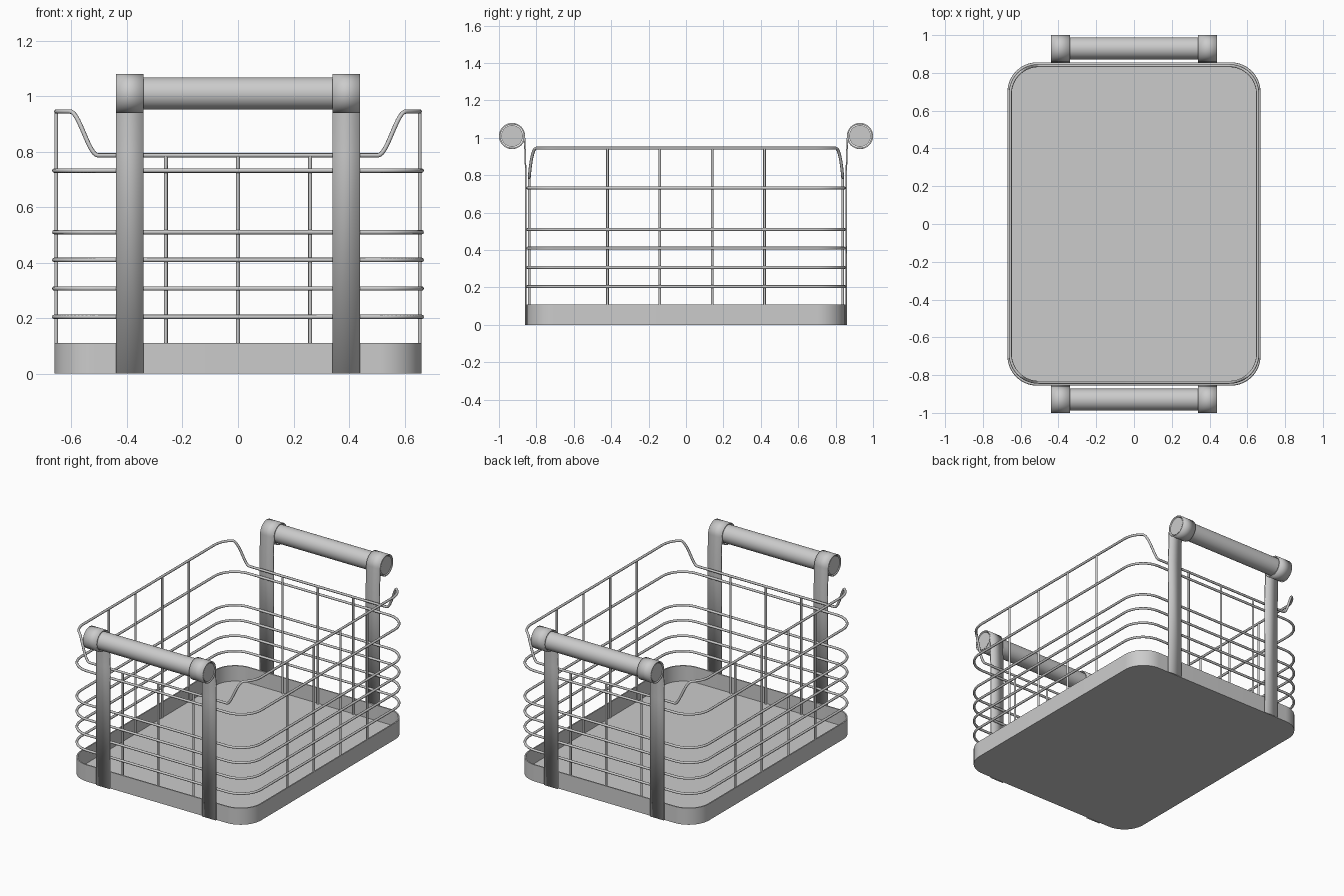
import bpy, bmesh
from math import sin, cos, pi

if "Cube" in bpy.data.objects:
    bpy.data.objects.remove(bpy.data.objects["Cube"])


def rounded_rect(hx, hy, r, seg=16):
    pts = []
    for i, (sx, sy) in enumerate([(1, 1), (-1, 1), (-1, -1), (1, -1)]):
        for k in range(seg + 1):
            a = i * pi / 2 + k / seg * pi / 2
            pts.append((sx * (hx - r) + r * cos(a), sy * (hy - r) + r * sin(a)))
    return pts


def smooth(ob, angle=0.6):
    bpy.ops.object.select_all(action='DESELECT')
    ob.select_set(True)
    bpy.context.view_layer.objects.active = ob
    bpy.ops.object.shade_smooth_by_angle(angle=angle)


def mesh_object(name, bm):
    bmesh.ops.recalc_face_normals(bm, faces=bm.faces)
    me = bpy.data.meshes.new(name)
    bm.to_mesh(me)
    bm.free()
    ob = bpy.data.objects.new(name, me)
    bpy.context.collection.objects.link(ob)
    return ob


def wire(name, pts, closed=False, radius=0.008):
    cu = bpy.data.curves.new(name, 'CURVE')
    cu.dimensions = '3D'
    cu.bevel_depth = radius
    cu.bevel_resolution = 2
    cu.use_fill_caps = True
    sp = cu.splines.new('POLY')
    sp.points.add(len(pts) - 1)
    for p, co in zip(sp.points, pts):
        p.co = (*co, 1)
    sp.use_cyclic_u = closed
    ob = bpy.data.objects.new(name, cu)
    bpy.context.collection.objects.link(ob)
    bpy.ops.object.select_all(action='DESELECT')
    ob.select_set(True)
    bpy.context.view_layer.objects.active = ob
    bpy.ops.object.convert(target='MESH')
    smooth(bpy.context.object, 1.0)


# Shallow tray: outer wall, lip, inner wall, floor
T = 0.008
bm = bmesh.new()
loops = []
for inset, z in [(0, 0), (0, 0.11), (T, 0.11), (T, T)]:
    pts = rounded_rect(0.662 - inset, 0.852 - inset, 0.15 - inset)
    loops.append([bm.verts.new((x, y, z)) for x, y in pts])
n = len(loops[0])
for a, b in zip(loops, loops[1:]):
    for i in range(n):
        j = (i + 1) % n
        bm.faces.new((a[i], a[j], b[j], b[i]))
bm.faces.new(loops[0][::-1])
bm.faces.new(loops[-1])
smooth(mesh_object("tray", bm))

# Horizontal wire hoops
for z in (0.205, 0.307, 0.41, 0.51, 0.732):
    wire("hoop", [(x, y, z) for x, y in rounded_rect(0.662, 0.848, 0.15)], True)

# Top rim, dipping at the front and back
RX, RY, RR = 0.655, 0.838, 0.15


def rim_height(x):
    t = min(1, max(0, (abs(x) - (RX - RR)) / 0.1))
    return 0.787 + 0.158 * t * t * (3 - 2 * t)


wire("top_rim", [(x, y, rim_height(x)) for x, y in rounded_rect(RX, RY, RR, 32)], True)

# Upright wires
for s in (-1, 1):
    for y in (-0.42, -0.14, 0.14, 0.42):
        wire("side_upright", [(s * RX, y, T), (s * RX, y, 0.945)], radius=0.007)
    for x in (-0.26, 0, 0.26):
        wire("end_upright", [(x, s * RY, T), (x, s * RY, 0.787)], radius=0.007)

# Handles: flat straps looped around a round bar
CY, CZ, CR = 0.93, 1.01, 0.066
for s in (-1, 1):
    path = [(0.857, 0), (0.857, 0.8), (0.859, 0.9)]
    for k in range(41):
        a = pi - k / 40 * 1.97 * pi
        path.append((CY + CR * cos(a), CZ + CR * sin(a)))
    for sx in (-1, 1):
        bm = bmesh.new()
        rows = [[bm.verts.new((sx * x, s * y, z)) for x in (0.34, 0.44)] for y, z in path]
        for a, b in zip(rows, rows[1:]):
            bm.faces.new((a[0], a[1], b[1], b[0]))
        strap = mesh_object("handle_strap", bm)
        mod = strap.modifiers.new("thickness", 'SOLIDIFY')
        mod.thickness = 0.008
        mod.offset = 0
        smooth(strap)
    bpy.ops.mesh.primitive_cylinder_add(vertices=48, radius=0.058, depth=0.874,
                                        location=(0, s * CY, CZ), rotation=(0, pi / 2, 0))
    bar = bpy.context.object
    bar.name = "handle_bar"
    smooth(bar)
